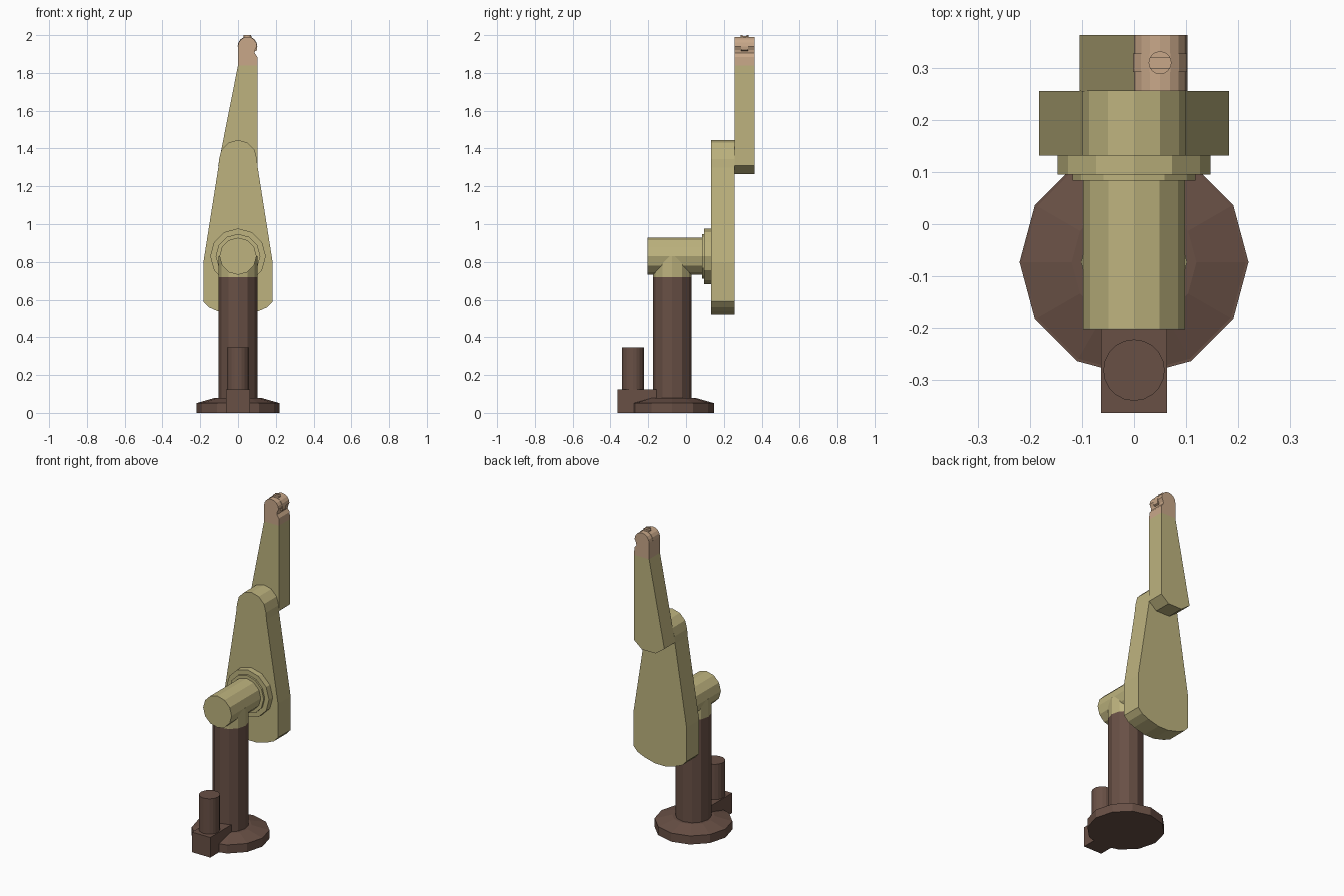
import bpy, bmesh
from math import sin, cos, radians, acos
from mathutils import Matrix

if "Cube" in bpy.data.objects:
    bpy.data.objects.remove(bpy.data.objects["Cube"], do_unlink=True)


def material(name, rgb):
    m = bpy.data.materials.new(name)
    m.use_nodes = True
    m.diffuse_color = (*rgb, 1)
    m.node_tree.nodes["Principled BSDF"].inputs["Base Color"].default_value = (*rgb, 1)
    return m


BROWN = material("dark brown", (0.14, 0.08, 0.06))
KHAKI = material("khaki", (0.51, 0.45, 0.21))
TAN = material("tan", (0.58, 0.39, 0.25))


def finish(name, bm, mat):
    bmesh.ops.recalc_face_normals(bm, faces=bm.faces)
    me = bpy.data.meshes.new(name)
    bm.to_mesh(me)
    bm.free()
    me.materials.append(mat)
    ob = bpy.data.objects.new(name, me)
    bpy.context.collection.objects.link(ob)
    return ob


def upright(name, mat, y, r, z0, z1, r_top=None, x=0, sides=12):
    """Vertical faceted cylinder or cone frustum."""
    bm = bmesh.new()
    bmesh.ops.create_cone(bm, cap_ends=True, segments=sides, radius1=r,
                          radius2=r if r_top is None else r_top, depth=z1 - z0,
                          matrix=Matrix.Translation((x, y, (z0 + z1) / 2)))
    return finish(name, bm, mat)


def across(name, mat, z, r, y0, y1):
    """Faceted cylinder running front to back."""
    bm = bmesh.new()
    place = Matrix.Translation((0, (y0 + y1) / 2, z)) @ Matrix.Rotation(radians(90), 4, "X")
    bmesh.ops.create_cone(bm, cap_ends=True, segments=12, radius1=r, radius2=r,
                          depth=y1 - y0, matrix=place)
    return finish(name, bm, mat)


def prism(name, mat, points, y0, y1):
    """Front-view (x, z) outline extruded from y0 to y1."""
    bm = bmesh.new()
    face = bm.faces.new([bm.verts.new((x, y0, z)) for x, z in points])
    new = bmesh.ops.extrude_face_region(bm, geom=[face])["geom"]
    bmesh.ops.translate(bm, vec=(0, y1 - y0, 0),
                        verts=[g for g in new if isinstance(g, bmesh.types.BMVert)])
    return finish(name, bm, mat)


def arc(cx, cz, r, a0, a1, steps):
    angles = [radians(a0 + (a1 - a0) * i / steps) for i in range(steps + 1)]
    return [(cx + r * cos(a), cz + r * sin(a)) for a in angles]


AXIS_Y = -0.073   # column axis
JOINT_Z = 0.83    # shoulder axis

# Base, column and drive motor
upright("base_disc", BROWN, AXIS_Y, 0.22, 0, 0.053)
upright("base_top", BROWN, AXIS_Y, 0.215, 0.053, 0.08, r_top=0.12)
upright("column", BROWN, AXIS_Y, 0.102, 0.05, 0.72)
prism("motor_box", BROWN, [(-0.063, 0), (0.063, 0), (0.063, 0.125), (-0.063, 0.125)],
      -0.363, -0.155)
upright("motor", BROWN, -0.281, 0.059, 0.12, 0.345, sides=20)

# Shoulder joint
upright("column_head", KHAKI, AXIS_Y, 0.102, 0.72, JOINT_Z)
across("shoulder_barrel", KHAKI, JOINT_Z, 0.098, -0.203, 0.1)
across("shoulder_collar", KHAKI, JOINT_Z, 0.118, 0.084, 0.1)
across("shoulder_flange", KHAKI, JOINT_Z, 0.147, 0.095, 0.14)

# Lower arm: half outline mirrored, with a rounded top
side = [(0.035, 0.52), (0.11, 0.54), (0.155, 0.56), (0.183, 0.59), (0.183, 0.80), (0.104, 1.30)]
lower = side + arc(0, 1.345, 0.1, 0, 180, 6) + [(-x, z) for x, z in reversed(side)]
prism("lower_arm", KHAKI, lower, 0.132, 0.256)

# Upper arm and its notched tip
prism("upper_arm", KHAKI, [(-0.045, 1.266), (0.05, 1.266), (0.103, 1.31), (0.103, 1.84),
                           (0, 1.84), (-0.105, 1.31)], 0.256, 0.363)
tip = [(0, 1.84), (0.103, 1.84), (0.102, 1.885), (0.088, 1.905), (0.09, 1.92)]
tip += arc(0.05, 1.941, 0.05, 0, 180, 8)
prism("arm_tip", TAN, tip, 0.256, 0.363)

# Band over the tip and slotted knob on top
prism("tip_band", TAN, [(0.09, 1.915), (0.1, 1.92)] + arc(0.05, 1.941, 0.052, 0, 180, 8),
      0.292, 0.328)
upright("knob", TAN, 0.31, 0.022, 1.98, 1.995, x=0.05, sides=16)
for label, sign in (("front", -1), ("back", 1)):
    cut = acos(0.45)
    bm = bmesh.new()
    rim = [cut * (i / 3 - 1) for i in range(7)]
    face = bm.faces.new([bm.verts.new((0.05 + 0.022 * sin(a), 0.31 + sign * 0.022 * cos(a), 1.994))
                         for a in rim])
    new = bmesh.ops.extrude_face_region(bm, geom=[face])["geom"]
    bmesh.ops.translate(bm, vec=(0, 0, 0.006),
                        verts=[g for g in new if isinstance(g, bmesh.types.BMVert)])
    finish("knob_lip_" + label, bm, TAN)
